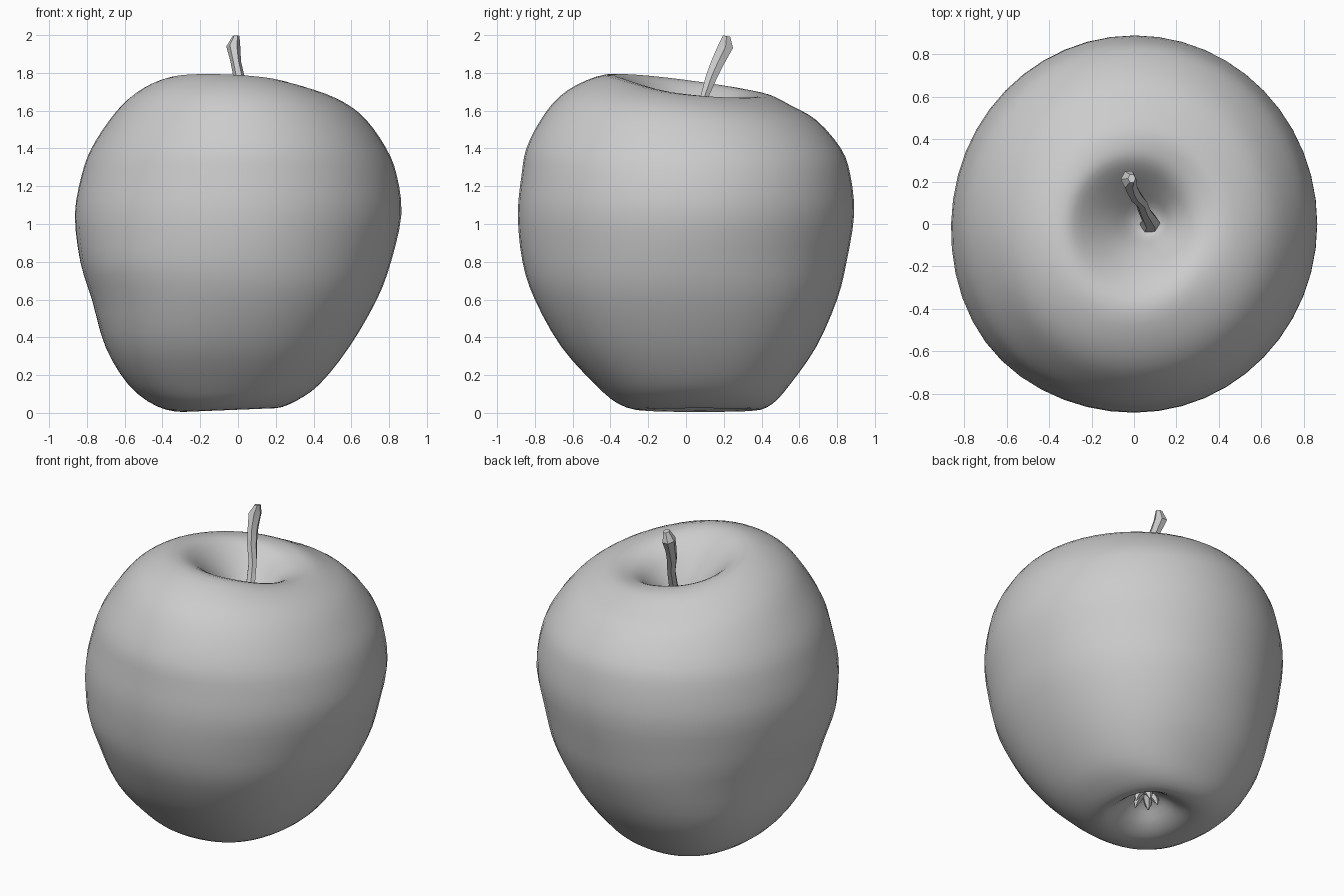
import bpy, bmesh
from math import sin, cos, pi, radians

if "Cube" in bpy.data.objects:
    bpy.data.objects.remove(bpy.data.objects["Cube"])


def smooth_path(keys, steps):
    """Catmull-Rom interpolation of a list of equal-length tuples."""
    out = []
    for i in range(len(keys) - 1):
        a, b = keys[max(i - 1, 0)], keys[i]
        c, d = keys[i + 1], keys[min(i + 2, len(keys) - 1)]
        for s in range(steps):
            t = s / steps
            out.append(tuple(
                0.5 * (2 * q + (r - p) * t + (2 * p - 5 * q + 4 * r - u) * t ** 2
                       + (3 * q - p - 3 * r + u) * t ** 3)
                for p, q, r, u in zip(a, b, c, d)))
    return out + [keys[-1]]


def fruit_bulge(a, z):
    """Fuller diagonals low down and a fuller front-left side."""
    low = max(0, 1 - z / 0.9) * min(1, z / 0.05 + 0.3)
    side = max(0, cos(a - radians(218))) ** 8 * max(0, 1 - abs(z - 0.8) / 0.8)
    return 1 + 0.06 * low * (1 - cos(4 * a)) / 2 + 0.04 * side


def loft(name, rings, sides, angle, bulge=lambda a, z: 1):
    """Rings: x min, x max, y min, y max, z, tilt along x, tilt along y, right notch."""
    bm = bmesh.new()
    loops = []
    for x0, x1, y0, y1, z, tx, ty, notch in rings:
        cx, cy = (x0 + x1) / 2, (y0 + y1) / 2
        loop = []
        for k in range(sides):
            a = 2 * pi * k / sides
            f = bulge(a, z)
            dx, dy = f * (x1 - x0) / 2 * cos(a), f * (y1 - y0) / 2 * sin(a)
            dip = notch * max(0, cos(a - 0.3)) ** 2
            loop.append(bm.verts.new((cx + dx, cy + dy, z + tx * dx + ty * dy - dip)))
        loops.append(loop)
    for lo, hi in zip(loops, loops[1:]):
        for k in range(sides):
            n = (k + 1) % sides
            bm.faces.new((lo[k], lo[n], hi[n], hi[k]))
    bm.faces.new(loops[0][::-1])
    bm.faces.new(loops[-1])
    bmesh.ops.recalc_face_normals(bm, faces=bm.faces)
    mesh = bpy.data.meshes.new(name)
    bm.to_mesh(mesh)
    bm.free()
    ob = bpy.data.objects.new(name, mesh)
    bpy.context.collection.objects.link(ob)
    bpy.ops.object.select_all(action='DESELECT')
    ob.select_set(True)
    bpy.context.view_layer.objects.active = ob
    bpy.ops.object.shade_smooth_by_angle(angle=angle)
    return ob


# Fruit: lopsided skin from the bottom hollow round to the stem hollow
lower = [
    (-0.04, 0.00, 0.06, 0.10, 0.15),
    (-0.11, 0.07, -0.01, 0.18, 0.12),
    (-0.19, 0.14, -0.11, 0.28, 0.05),
    (-0.29, 0.20, -0.23, 0.37, 0.015),
    (-0.43, 0.31, -0.36, 0.46, 0.05),
    (-0.58, 0.43, -0.48, 0.55, 0.15),
    (-0.70, 0.59, -0.66, 0.69, 0.35),
    (-0.77, 0.735, -0.80, 0.80, 0.60),
    (-0.83, 0.81, -0.865, 0.85, 0.80),
    (-0.86, 0.865, -0.89, 0.89, 1.05),
    (-0.825, 0.84, -0.87, 0.87, 1.26),
    (-0.775, 0.785, -0.845, 0.82, 1.40),
    (-0.68, 0.68, -0.77, 0.69, 1.55),
]
upper = [
    (-0.58, 0.57, -0.67, 0.56, 1.65, -0.02, -0.04, 0),
    (-0.46, 0.44, -0.53, 0.45, 1.72, -0.04, -0.08, 0.015),
    (-0.34, 0.34, -0.38, 0.36, 1.74, -0.07, -0.13, 0.04),
    (-0.25, 0.26, -0.25, 0.28, 1.69, -0.10, -0.10, 0.035),
    (-0.12, 0.19, -0.13, 0.18, 1.57, -0.08, -0.05, 0.01),
    (-0.02, 0.14, -0.06, 0.09, 1.47, 0, 0, 0),
    (0.04, 0.09, -0.02, 0.03, 1.44, 0, 0, 0),
]
fruit = [r + (0.04 if r[4] < 0.06 else 0, 0, 0) for r in lower] + upper
loft("fruit", smooth_path(fruit, 3), 48, 1.0, fruit_bulge)

# Stem: thin faceted twig leaning back, flared near its tip (x, y, z, rx, ry)
stem = [
    (0.07, -0.01, 1.41, 0.055, 0.05),
    (0.08, 0.01, 1.48, 0.040, 0.035),
    (0.05, 0.06, 1.58, 0.030, 0.025),
    (0.035, 0.10, 1.68, 0.028, 0.024),
    (0.005, 0.135, 1.78, 0.030, 0.034),
    (-0.012, 0.17, 1.86, 0.028, 0.040),
    (-0.025, 0.21, 1.94, 0.037, 0.045),
    (-0.010, 0.215, 1.995, 0.018, 0.022),
]
loft("stem", [(x - rx, x + rx, y - ry, y + ry, z, 0, -0.2, 0)
              for x, y, z, rx, ry in stem], 6, 0.5)

# Calyx: small dried tips inside the bottom hollow
for i in range(5):
    a = 2 * pi * i / 5
    tip = []
    for d, z, r in ((0.03, 0.16, 0.03), (0.06, 0.11, 0.02), (0.07, 0.08, 0.004)):
        x, y = -0.02 + d * cos(a), 0.08 + d * sin(a)
        tip.append((x - r, x + r, y - r, y + r, z, 0, 0, 0))
    loft(f"calyx_tip_{i + 1}", tip, 5, 0.5)
